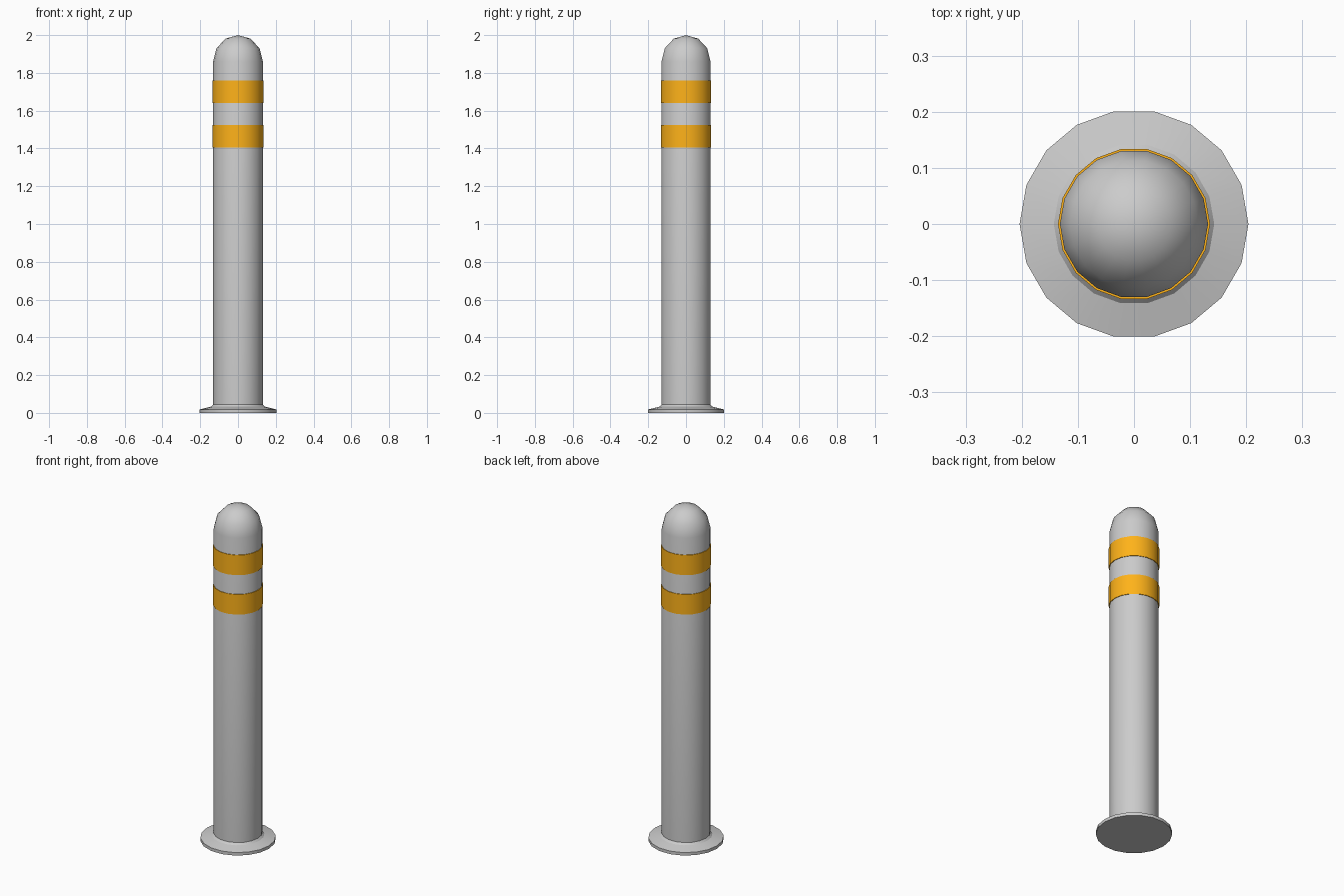
import bpy, bmesh
from math import radians, sin, cos, pi

if "Cube" in bpy.data.objects:
    bpy.data.objects.remove(bpy.data.objects["Cube"])

SIDES = 18


def lathe(name, profile, smooth_angle, color=None, closed=False):
    """Spin an (r, z) profile around z; points with r = 0 become poles."""
    bm = bmesh.new()
    rings = []
    for r, z in profile:
        if r == 0:
            rings.append([bm.verts.new((0, 0, z))] * SIDES)
        else:
            rings.append([bm.verts.new((r * cos(2 * pi * i / SIDES),
                                        r * sin(2 * pi * i / SIDES), z))
                          for i in range(SIDES)])
    pairs = list(zip(rings, rings[1:]))
    if closed:
        pairs.append((rings[-1], rings[0]))
    for a, b in pairs:
        for i in range(SIDES):
            j = (i + 1) % SIDES
            bm.faces.new(list(dict.fromkeys((a[i], a[j], b[j], b[i]))))
    if not closed:
        bm.faces.new(rings[0][::-1])
    bmesh.ops.recalc_face_normals(bm, faces=bm.faces)
    mesh = bpy.data.meshes.new(name)
    bm.to_mesh(mesh)
    bm.free()
    obj = bpy.data.objects.new(name, mesh)
    bpy.context.collection.objects.link(obj)
    bpy.ops.object.select_all(action='DESELECT')
    obj.select_set(True)
    bpy.context.view_layer.objects.active = obj
    bpy.ops.object.shade_smooth_by_angle(angle=radians(smooth_angle))
    if color:
        mesh.materials.append(color)
    return obj


R = 0.132

# Post with rounded cap, and foot flange with a small weld collar
dome = [(R * cos(radians(a)), 1.86 + 0.14 * sin(radians(a))) for a in (0, 30, 60)]
lathe("post", [(R, 0.03)] + dome + [(0, 2.0)], 35)
lathe("base_flange", [(0.204, 0), (0.204, 0.018), (0.143, 0.033),
                      (R, 0.044), (0, 0.044)], 25)

# Reflective bands
orange = bpy.data.materials.new("band_orange")
orange.diffuse_color = (1.0, 0.45, 0.01, 1)
orange.use_nodes = True
orange.node_tree.nodes["Principled BSDF"].inputs["Base Color"].default_value = orange.diffuse_color
for name, z0, z1 in (("lower_band", 1.405, 1.525), ("upper_band", 1.64, 1.76)):
    lathe(name, [(0.128, z0), (0.1355, z0), (0.1355, z1), (0.128, z1)],
          35, orange, closed=True)
